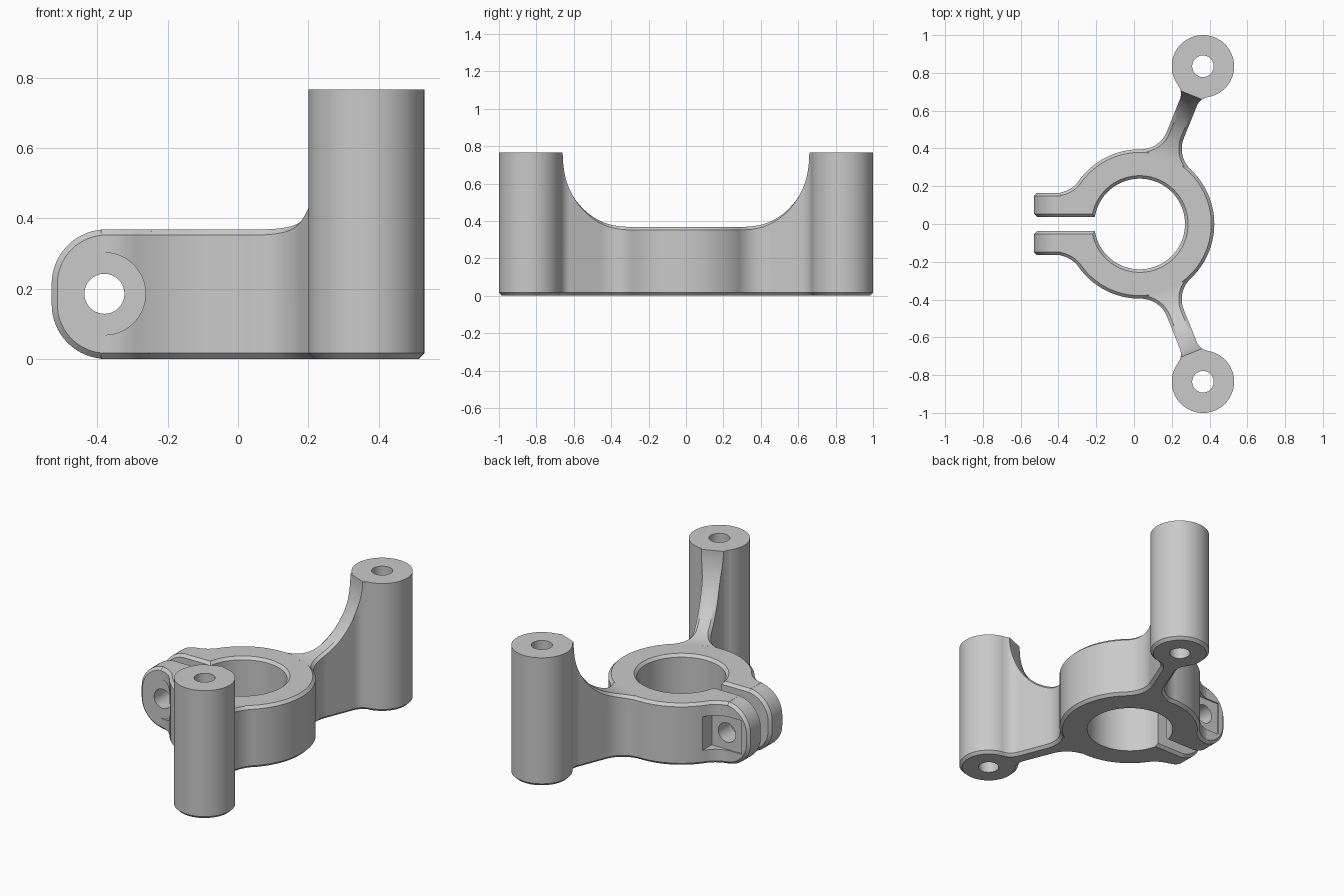
import bpy, bmesh
from math import sin, cos, pi, sqrt, atan2, asin, hypot
from mathutils import Matrix

if "Cube" in bpy.data.objects:
    bpy.data.objects.remove(bpy.data.objects["Cube"])

# Main dimensions
CX = 0.03                      # ring centre
R_IN, R_OUT = 0.24, 0.395      # ring radii
H, TOP = 0.368, 0.766          # ring and pillar heights
C = 0.016                      # chamfer
SLOT, LUG = 0.038, 0.165       # inner and outer faces of the clamp lugs
LUG_F = 0.15                   # fillet between lug and ring
PX, PY, PR, BORE = 0.365, 0.835, 0.165, 0.057
BOLT_X, BOLT_Z = -0.38, 0.185

GREY = (0.59, 0.59, 0.59, 1)
grey = bpy.data.materials.new("grey metal")
grey.use_nodes = True
grey.diffuse_color = GREY
grey.node_tree.nodes["Principled BSDF"].inputs["Base Color"].default_value = GREY


def loft(name, loops, closed=False, matrix=None):
    """Skin a solid through matching loops of 3D points; closed joins last to first."""
    bm = bmesh.new()
    rings = [[bm.verts.new(p) for p in loop] for loop in loops]
    pairs = list(zip(rings, rings[1:]))
    if closed:
        pairs.append((rings[-1], rings[0]))
    else:
        bm.faces.new(rings[0])
        bm.faces.new(rings[-1])
    for p, q in pairs:
        for j in range(len(p)):
            k = (j + 1) % len(p)
            bm.faces.new((p[j], p[k], q[k], q[j]))
    if matrix:
        bmesh.ops.transform(bm, matrix=matrix, verts=bm.verts[:])
    bmesh.ops.recalc_face_normals(bm, faces=bm.faces[:])
    if bm.calc_volume(signed=True) < 0:
        bmesh.ops.reverse_faces(bm, faces=bm.faces[:])
    mesh = bpy.data.meshes.new(name)
    bm.to_mesh(mesh)
    bm.free()
    obj = bpy.data.objects.new(name, mesh)
    bpy.context.collection.objects.link(obj)
    mesh.materials.append(grey)
    return obj


def activate(obj):
    bpy.ops.object.select_all(action='DESELECT')
    obj.select_set(True)
    bpy.context.view_layer.objects.active = obj


def smooth(obj):
    activate(obj)
    bpy.ops.object.shade_smooth_by_angle(angle=0.5)


def mirror_y(obj):
    mod = obj.modifiers.new("mirror", 'MIRROR')
    mod.use_axis = (False, True, False)
    mod.use_mirror_merge = False


def arc(cx, cy, r, a0, a1, n):
    return [(cx + r * cos(a0 + (a1 - a0) * i / n),
             cy + r * sin(a0 + (a1 - a0) * i / n)) for i in range(n + 1)]


def chamfered(plan):
    """Stack a plan into a solid of ring height with chamfered rims."""
    layers = [(0, C, 0), (C, 0, 0), (H - C, 0, 0), (H, C, C)]
    return [[(x, y, z) for x, y in plan(c, bore)] for z, c, bore in layers]


# Ring: a chamfered sector of tube
fy = LUG + LUG_F
fx = CX - sqrt((R_OUT + LUG_F) ** 2 - fy ** 2)
join = atan2(fy, fx - CX)
split = join - 0.15


def ring_plan(c, bore):
    a = split + 0.01
    return arc(CX, 0, R_IN + bore, a, -a, 84) + arc(CX, 0, R_OUT - c, -a, a, 84)


smooth(loft("clamp_ring", chamfered(ring_plan)))


# Clamp cheeks: the split ends of the ring, flowing through a fillet into each lug
def cheek_plan(side):
    def plan(c, bore):
        r = R_IN + bore
        pts = arc(CX, 0, r, pi - asin((SLOT + c) / r), split, 14)
        pts += arc(CX, 0, R_OUT - c, split, join, 6)[:-1]
        pts += arc(fx, fy, LUG_F + c, join - pi, -pi / 2 - asin(-0.025 / LUG_F), 12)
        pts += [(-0.39, LUG - c), (-0.39, SLOT + c)]
        return [(x, side * y) for x, y in pts]
    return plan


# Lugs: rounded ends, chamfered on both faces
def lug_loop(c, y):
    er = 0.155
    pts = arc(-0.53 + er, H - er, er - c, pi / 2, pi, 16)
    pts += arc(-0.53 + er, er, er - c, pi, 1.5 * pi, 16)
    pts += [(-0.37, c), (-0.37, H - c)]
    return [(x, y, z) for x, z in pts]


# Bolt hole through both, round seat on the front, square nut pocket on the back
def bolt_cut(obj, radius, y0, y1, n, turn=0.0):
    pts = arc(BOLT_X, BOLT_Z, radius, turn, turn + 2 * pi, n)[:-1]
    cutter = loft("cutter", [[(x, y, z) for x, z in pts] for y in (y0, y1)])
    mod = obj.modifiers.new("cut", 'BOOLEAN')
    mod.object, mod.operation, mod.solver = cutter, 'DIFFERENCE', 'EXACT'
    activate(obj)
    bpy.ops.object.modifier_apply(modifier=mod.name)
    bpy.data.objects.remove(cutter)


for side, word in ((-1, "front"), (1, "back")):
    layers = [(C, SLOT), (0, SLOT + C), (0, LUG - C), (C, LUG)]
    parts = [loft(word + "_clamp_cheek", chamfered(cheek_plan(side))),
             loft(word + "_clamp_lug", [lug_loop(c, side * y) for c, y in layers])]
    for part in parts:
        bolt_cut(part, 0.057, -0.5, 0.5, 40)
        if side < 0:
            bolt_cut(part, 0.117, -0.5, -LUG - 0.0005, 48)
        else:
            bolt_cut(part, 0.1 * sqrt(2), LUG - 0.008, 0.5, 4, pi / 4)
        smooth(part)

# Pillars: turned tubes with a chamfered foot
profile = [(BORE, 0), (PR - C, 0), (PR, C), (PR, TOP), (BORE, TOP)]
N = 64
turns = [(cos(2 * pi * i / N), sin(2 * pi * i / N)) for i in range(N)]
pillars = loft("pillars", [[(PX + r * u, PY + r * v, z) for r, z in profile]
                           for u, v in turns], closed=True)
mirror_y(pillars)
smooth(pillars)

# Arms: lofted webs with filleted ends, sweeping up to the pillar tops
HALF, F1, F2 = 0.048, 0.15, 0.08
LEN = hypot(PX - CX, PY)
S1 = sqrt((R_OUT + F1) ** 2 - (HALF + F1) ** 2)
S2 = LEN - sqrt((PR + F2) ** 2 - (HALF + F2) ** 2)
START = S1 * R_OUT / (R_OUT + F1)
END = S2 + (LEN - S2) * F2 / (PR + F2)
RISE0, RISE1 = 0.36, LEN - PR


def half_width(s, inset):
    if s < S1:
        return HALF + F1 - sqrt((F1 + inset) ** 2 - (S1 - s) ** 2)
    if s > S2:
        return HALF + F2 - sqrt((F2 + inset) ** 2 - (s - S2) ** 2)
    return HALF - inset


def arm_section(s):
    u = min(1, max(0, (s - RISE0) / (RISE1 - RISE0)))
    flat = sqrt(1 - u * u)
    z = TOP - (TOP - H) * flat
    w, v = half_width(s, 0), half_width(s, C)
    half = [(v, 0), (w, C), (w, z - C * flat - 0.0005), (v, z)]
    return [(s, t, h) for t, h in half + [(-t, h) for t, h in reversed(half)]]


STEPS = 44
stations = [RISE0 + (RISE1 - RISE0) * sin(pi / 2 * i / STEPS) for i in range(STEPS + 1)]
stations = [START] + [s for s in stations if s > START + 0.002]
stations += [(RISE1 + END) / 2, END]
turn = Matrix.Translation((CX, 0, 0)) @ Matrix.Rotation(atan2(PY, PX - CX), 4, 'Z')
arms = loft("arms", [arm_section(s) for s in stations], matrix=turn)
mirror_y(arms)
smooth(arms)
